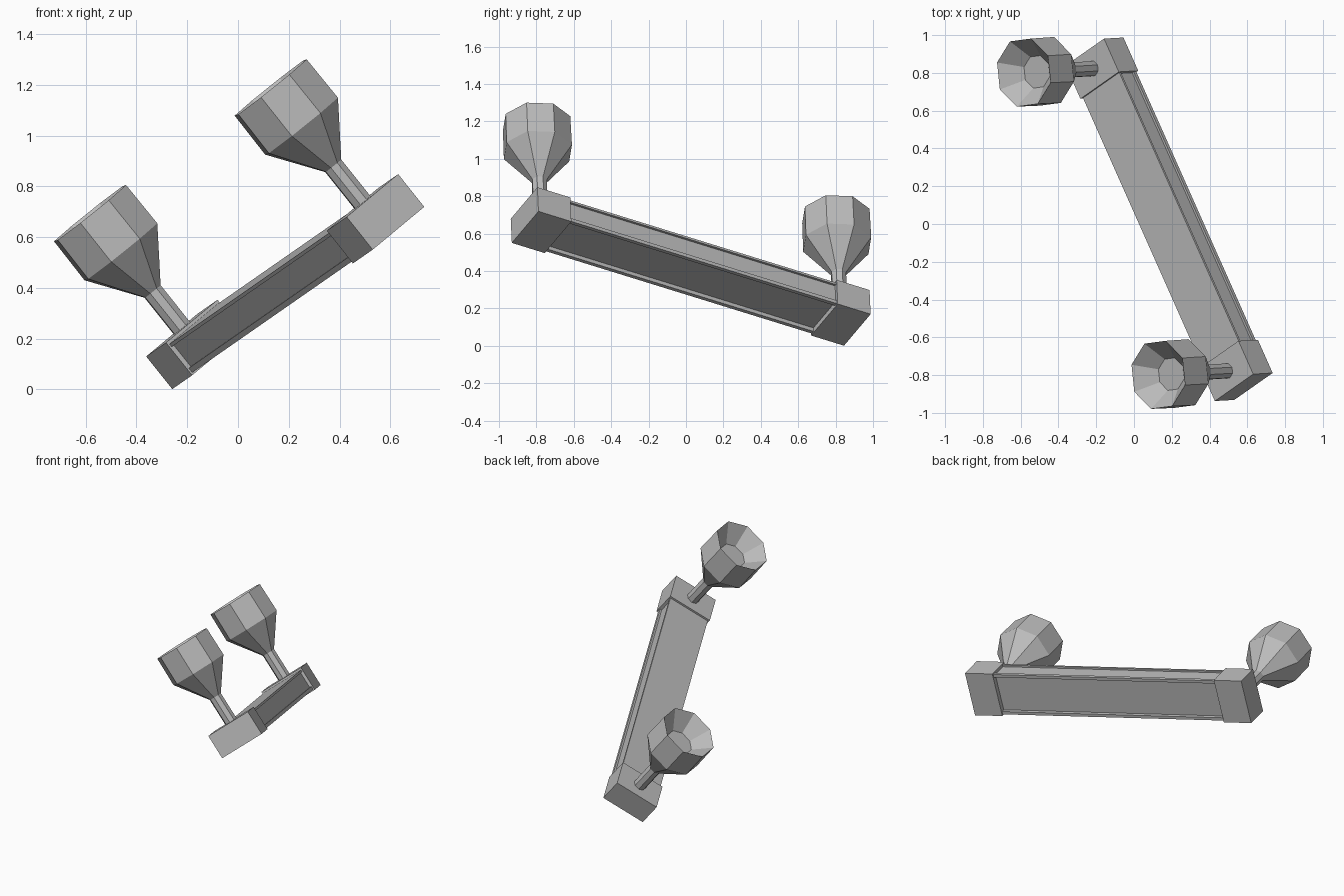
import bpy, bmesh, math
from mathutils import Matrix, Vector

if "Cube" in bpy.data.objects:
    bpy.data.objects.remove(bpy.data.objects["Cube"])

grey = bpy.data.materials.new("plain_grey")
grey.use_nodes = True
GREY = (0.5, 0.5, 0.5, 1)
grey.diffuse_color = GREY
grey.node_tree.nodes["Principled BSDF"].inputs["Base Color"].default_value = GREY

# Tilted frame: x along the bar, y across it, z up the stems
along = Vector((0.391, -0.879, 0.272)).normalized()
across = Vector((-0.62, -0.04, 0.78)).cross(along).normalized()
up = along.cross(across)
FRAME = Matrix.Translation((0.2375, 0.028, 0.36)) @ Matrix((along, across, up)).transposed().to_4x4()

HALF, BLOCK, WIDTH, HEIGHT = 1.01, 0.2, 0.3, 0.165


def add_part(name, bm):
    bmesh.ops.recalc_face_normals(bm, faces=bm.faces)
    mesh = bpy.data.meshes.new(name)
    bm.to_mesh(mesh)
    bm.free()
    mesh.materials.append(grey)
    ob = bpy.data.objects.new(name, mesh)
    ob.matrix_world = FRAME
    bpy.context.collection.objects.link(ob)
    return ob


def box(name, centre, size):
    bm = bmesh.new()
    bmesh.ops.create_cube(bm, size=1)
    bmesh.ops.scale(bm, vec=size, verts=bm.verts)
    bmesh.ops.translate(bm, vec=centre, verts=bm.verts)
    return add_part(name, bm)


def extrude_profile(name, profile, half_length):
    bm = bmesh.new()
    face = bm.faces.new([bm.verts.new((-half_length, y, z)) for y, z in profile])
    ext = bmesh.ops.extrude_face_region(bm, geom=[face])["geom"]
    moved = [v for v in ext if isinstance(v, bmesh.types.BMVert)]
    bmesh.ops.translate(bm, vec=(2 * half_length, 0, 0), verts=moved)
    return add_part(name, bm)


def lathe(name, profile, x, sides=8):
    bm = bmesh.new()
    rings = []
    for r, z in profile:
        angles = [math.tau * i / sides for i in range(sides)]
        rings.append([bm.verts.new((x + r * math.cos(t), r * math.sin(t), z)) for t in angles])
    for low, high in zip(rings, rings[1:]):
        for i in range(sides):
            j = (i + 1) % sides
            bm.faces.new((low[i], low[j], high[j], high[i]))
    bm.faces.new(rings[0])
    bm.faces.new(rings[-1])
    return add_part(name, bm)


# Middle beam: slightly sunken sides with lips, hollow underside between rails
half_profile = [(0.142, 0.152), (0.142, 0.138), (0.13, 0.138), (0.13, 0.03),
                (0.142, 0.03), (0.142, 0.008), (0.122, 0.008), (0.122, 0.032)]
mirrored = [(-y, z) for y, z in reversed(half_profile)]
extrude_profile("beam", half_profile + mirrored, HALF - BLOCK + 0.01)

# Goblet: stem, flared bowl, straight wall, and a shallow faceted hollow
goblet = [(0.042, 0.15), (0.042, 0.35), (0.19, 0.55), (0.188, 0.745), (0.09, 0.635)]

# End blocks, each carrying one goblet
for side, label in ((1, "front"), (-1, "back")):
    x = side * (HALF - BLOCK / 2)
    box(label + "_end_block", (x, 0, HEIGHT / 2), (BLOCK, WIDTH, HEIGHT))
    lathe(label + "_goblet", goblet, x)
